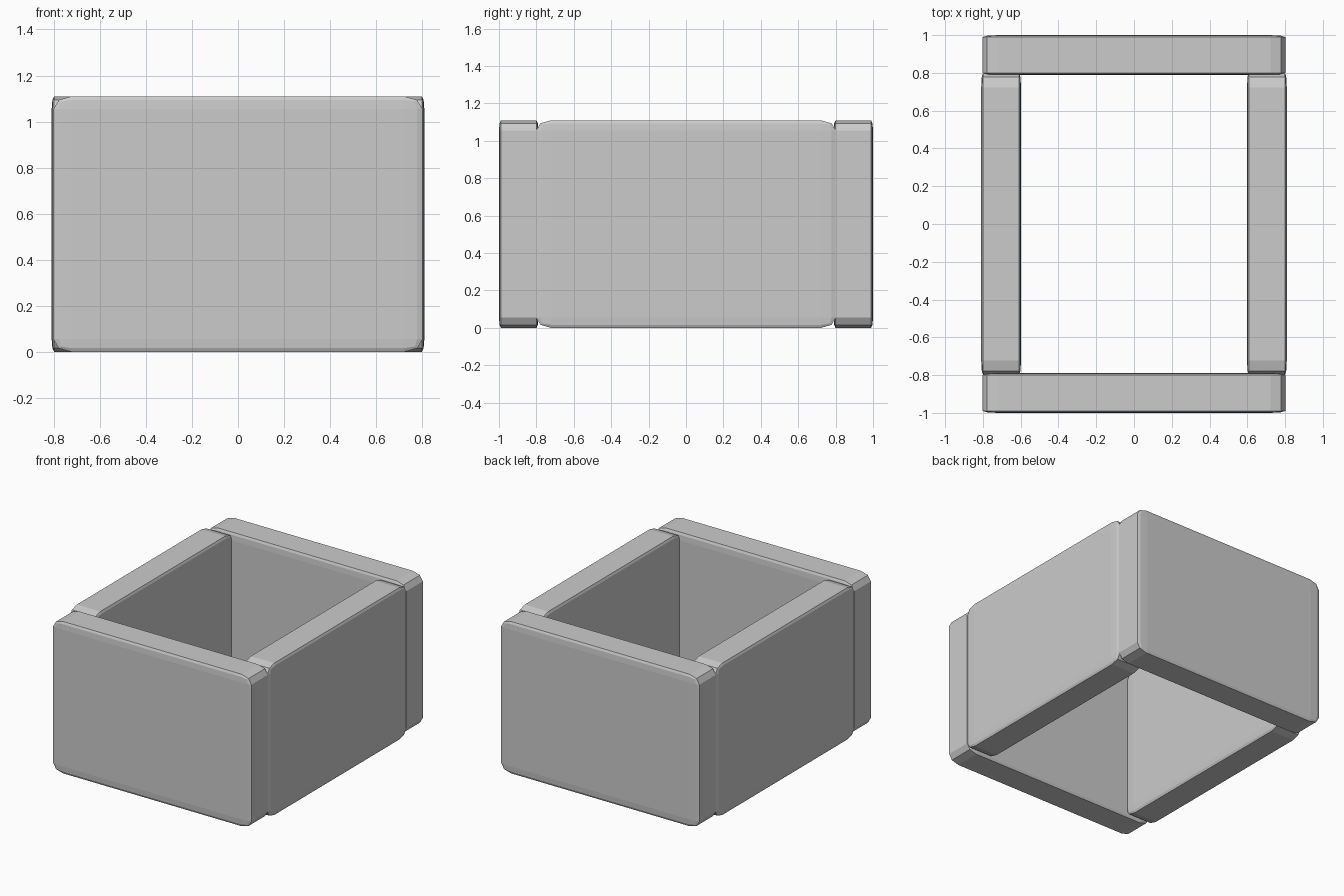
import bpy, bmesh
from mathutils import Matrix

if "Cube" in bpy.data.objects:
    bpy.data.objects.remove(bpy.data.objects["Cube"])


def panel(name, center, size):
    # Rounded unit cube stretched to size, so the bevel scales with each axis
    bm = bmesh.new()
    bmesh.ops.create_cube(bm, size=1.0)
    bmesh.ops.bevel(bm, geom=bm.edges[:], offset=0.05, offset_type='OFFSET',
                    segments=2, profile=0.5, affect='EDGES', clamp_overlap=True)
    bmesh.ops.transform(bm, matrix=Matrix.Diagonal((*size, 1.0)), verts=bm.verts)
    bmesh.ops.recalc_face_normals(bm, faces=bm.faces[:])
    mesh = bpy.data.meshes.new(name)
    bm.to_mesh(mesh)
    bm.free()
    obj = bpy.data.objects.new(name, mesh)
    obj.location = center
    bpy.context.collection.objects.link(obj)
    return obj


HEIGHT = 1.11
LENGTH = 1.603
THICK = 0.211

# Front and back walls
for name, s in (("front_wall", -1), ("back_wall", 1)):
    panel(name, (0, s * (1 - THICK / 2), HEIGHT / 2), (LENGTH, THICK, HEIGHT))

# Left and right walls, ends tucked slightly into the front and back walls
for name, s in (("left_wall", -1), ("right_wall", 1)):
    panel(name, (s * (0.809 - THICK / 2), 0, HEIGHT / 2), (THICK, LENGTH, HEIGHT))
